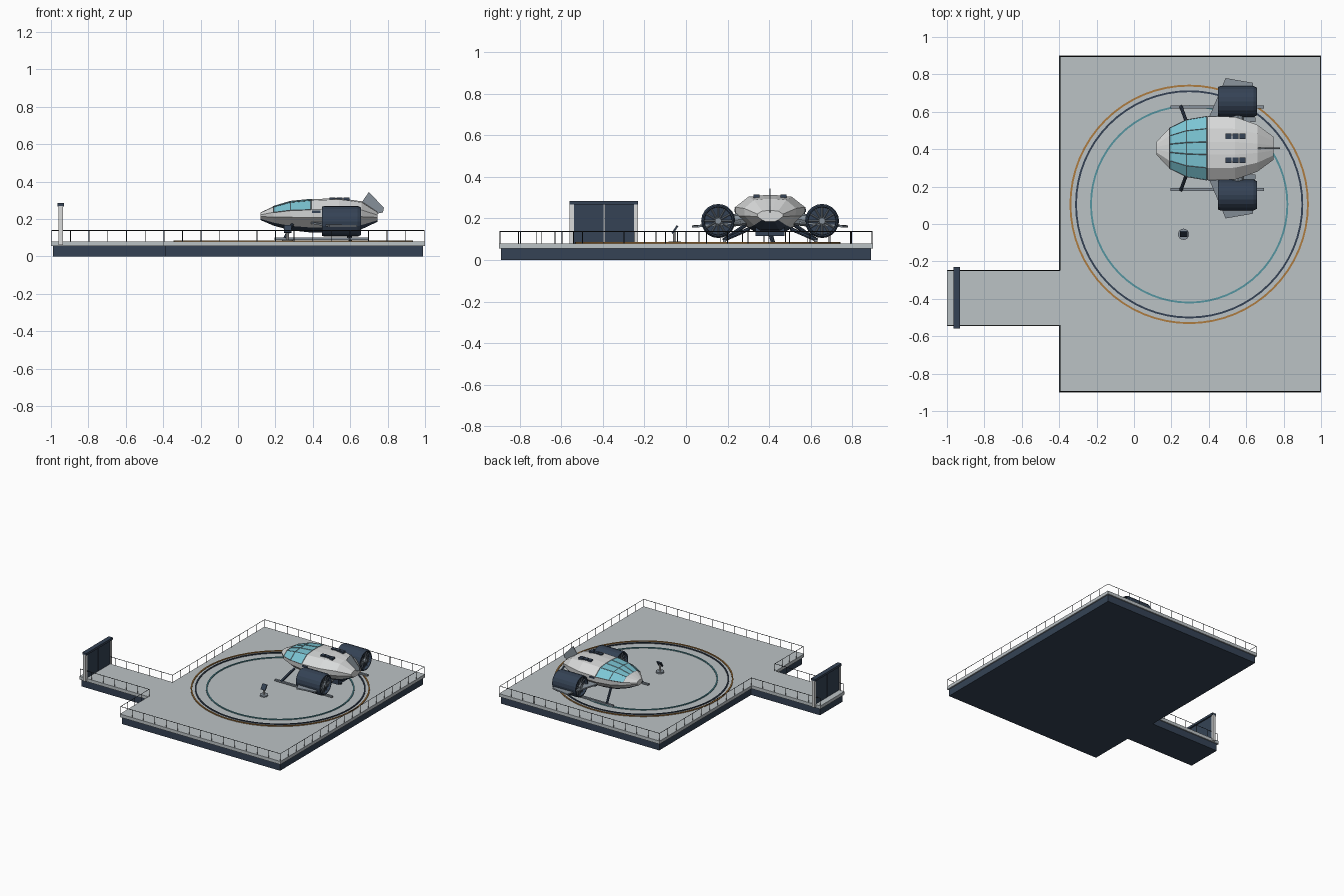
import bpy, bmesh, math
from mathutils import Vector, Matrix

if "Cube" in bpy.data.objects:
    bpy.data.objects.remove(bpy.data.objects["Cube"])


def material(name, rgb):
    m = bpy.data.materials.new(name)
    m.use_nodes = True
    m.diffuse_color = (*rgb, 1)
    m.node_tree.nodes["Principled BSDF"].inputs["Base Color"].default_value = (*rgb, 1)
    return m


DECK = material("deck grey", (0.50, 0.54, 0.56))
HULL = material("hull white", (0.69, 0.70, 0.70))
NAVY = material("dark slate", (0.035, 0.055, 0.09))
GLASS = material("cockpit glass", (0.20, 0.56, 0.66))
ORANGE = material("amber", (0.42, 0.20, 0.05))
TEAL = material("teal", (0.09, 0.30, 0.35))
STEEL = material("steel grey", (0.24, 0.28, 0.32))
BLACK = material("railing black", (0.02, 0.025, 0.03))


def finish(name, bm, *mats):
    bmesh.ops.recalc_face_normals(bm, faces=bm.faces)
    me = bpy.data.meshes.new(name)
    bm.to_mesh(me)
    bm.free()
    for m in mats:
        me.materials.append(m)
    ob = bpy.data.objects.new(name, me)
    bpy.context.scene.collection.objects.link(ob)
    return ob


def add_box(bm, lo, hi):
    lo, hi = Vector(lo), Vector(hi)
    mat = Matrix.Translation((lo + hi) / 2) @ Matrix.Diagonal((*(hi - lo), 1))
    bmesh.ops.create_cube(bm, size=1, matrix=mat)


def box(name, lo, hi, mat):
    bm = bmesh.new()
    add_box(bm, lo, hi)
    return finish(name, bm, mat)


def add_rod(bm, a, b, r, sides=6, r2=None):
    a, b = Vector(a), Vector(b)
    rot = (b - a).to_track_quat('Z', 'Y').to_matrix().to_4x4()
    bmesh.ops.create_cone(bm, cap_ends=True, segments=sides, radius1=r,
                          radius2=r if r2 is None else r2, depth=(b - a).length,
                          matrix=Matrix.Translation((a + b) / 2) @ rot)


def rods(name, pairs, r, mat, sides=6):
    bm = bmesh.new()
    for a, b in pairs:
        add_rod(bm, a, b, r, sides)
    return finish(name, bm, mat)


def plate(name, points, offset, mat):
    """Flat polygon extruded along a vector."""
    bm = bmesh.new()
    f = bm.faces.new([bm.verts.new(p) for p in points])
    ext = bmesh.ops.extrude_face_region(bm, geom=[f])["geom"]
    bmesh.ops.translate(bm, vec=offset, verts=[v for v in ext if isinstance(v, bmesh.types.BMVert)])
    return finish(name, bm, mat)


# Platform with side walkway
FLOOR = 0.08


def outline(d, z):
    w, e, s, n, a, b = -0.4 + d, 1 - d, -0.9 + d, 0.9 - d, -0.545 + d, -0.245 - d
    return [(x, y, z) for x, y in ((-1 + d, a), (w, a), (w, s), (e, s), (e, n), (w, n), (w, b), (-1 + d, b))]


plate("platform_base", outline(0.01, 0), (0, 0, 0.055), NAVY)
plate("platform_deck", outline(0, 0.055), (0, 0, FLOOR - 0.055), DECK)

# Railing around the edge, open at the walkway end
pairs = []
path = [Vector(p) for p in outline(0.004, FLOOR)]
up = Vector((0, 0, 0.058))
for a, b in zip(path, path[1:]):
    pairs.append((a + up, b + up))
    n = max(1, round((b - a).length / 0.1))
    pairs += [(a.lerp(b, i / n), a.lerp(b, i / n) + up) for i in range(n + 1)]
rods("railing", pairs, 0.0022, BLACK, 4)

# Sliding gate
for name, y in (("gate_post_front", -0.56), ("gate_post_back", -0.25)):
    box(name, (-0.96, y, 0.06), (-0.936, y + 0.02, 0.27), HULL)
box("gate_lintel", (-0.965, -0.56, 0.268), (-0.93, -0.23, 0.285), NAVY)
for name, y in (("gate_door_front", -0.54), ("gate_door_back", -0.393)):
    box(name, (-0.955, y, FLOOR), (-0.941, y + 0.143, 0.268), NAVY)

# Landing rings
for name, r, mat in (("outer_ring", 0.635, ORANGE), ("middle_ring", 0.605, NAVY), ("inner_ring", 0.525, TEAL)):
    bm = bmesh.new()
    n = 64
    rows = [[bm.verts.new((0.295 + q * math.cos(math.tau * i / n), 0.105 + q * math.sin(math.tau * i / n), z))
             for i in range(n)] for q, z in ((r - 0.005, 0.079), (r - 0.005, 0.086), (r + 0.005, 0.086), (r + 0.005, 0.079))]
    for k in range(4):
        for i in range(n):
            j = (i + 1) % n
            bm.faces.new((rows[k][i], rows[k][j], rows[k - 1][j], rows[k - 1][i]))
    finish(name, bm, mat)

# Control pedestal
rods("pedestal_base", [((0.265, -0.055, FLOOR), (0.265, -0.055, 0.09))], 0.03, STEEL, 16)
rods("pedestal_pole", [((0.265, -0.055, 0.09), (0.265, -0.055, 0.14))], 0.008, HULL, 8)
plate("pedestal_screen", [(0.245, -0.07, 0.13), (0.285, -0.07, 0.13), (0.285, -0.045, 0.168), (0.245, -0.045, 0.168)],
      (0, 0.008, -0.005), NAVY)

# Ship hull: faceted loft along x
CY = 0.405
half = [(0.2, 1), (0.62, 0.92), (1, 0.38), (0.98, -0.1), (0.62, -0.7), (0.35, -1)]
section = half + [(-y, t) for y, t in reversed(half)]
stations = [(0.12, 0.035, 0.195, 0.235), (0.19, 0.108, 0.165, 0.268), (0.28, 0.152, 0.14, 0.295),
            (0.39, 0.17, 0.128, 0.306), (0.54, 0.168, 0.128, 0.312), (0.66, 0.125, 0.145, 0.295),
            (0.745, 0.062, 0.185, 0.238)]


def hull_point(s, p):
    x, w, lo, hi = s
    return Vector((x, CY + p[0] * w, (lo + hi) / 2 + p[1] * (hi - lo) / 2))


bm = bmesh.new()
loops = [[bm.verts.new(hull_point(s, p)) for p in section] for s in stations]
for k in range(len(loops) - 1):
    for i in range(12):
        j = (i + 1) % 12
        f = bm.faces.new((loops[k][i], loops[k][j], loops[k + 1][j], loops[k + 1][i]))
        t = (section[i][1] + section[j][1]) / 2
        if t < -0.6:
            f.material_index = 1
        elif t > 0.5 and k in (1, 2):
            f.material_index = 2
bm.faces.new(loops[0])
bm.faces.new(loops[-1])
finish("ship_hull", bm, HULL, NAVY, GLASS)

# Cockpit frames along the glass edges
upper = [(-y, t) for y, t in half[:3]][::-1] + half[:3]
pairs = []
for a, b in zip(stations[1:3], stations[2:4]):
    pairs += [(hull_point(a, p), hull_point(b, p)) for p in upper]
for s in stations[1:4]:
    pairs += [(hull_point(s, p), hull_point(s, q)) for p, q in zip(upper, upper[1:])]
rods("cockpit_frame", pairs, 0.0022, STEEL, 4)

# Roof vents
for side, y in (("right", CY - 0.065), ("left", CY + 0.065)):
    bm = bmesh.new()
    for i in range(3):
        add_box(bm, (0.49 + i * 0.037, y - 0.015, 0.298), (0.522 + i * 0.037, y + 0.015, 0.316))
    finish("roof_vent_" + side, bm, NAVY)

# Tail fin and rear hatch
plate("tail_fin", [(x, CY - 0.003, z) for x, z in ((0.655, 0.28), (0.70, 0.345), (0.78, 0.26), (0.775, 0.235), (0.72, 0.225))],
      (0, 0.006, 0), STEEL)

# Paired side parts: wing, engine, landing gear, door window
for side, s in (("right", -1), ("left", 1)):
    def at(x, d, z):
        return (x, CY + s * d, z)

    plate("wing_" + side, [at(0.39, 0.14, 0.175), at(0.49, 0.375, 0.157), at(0.635, 0.35, 0.157), at(0.65, 0.14, 0.175)],
          (0, 0, 0.01), STEEL)

    # Open engine duct with recessed fan at both ends
    ey, ez = 0.25, 0.188
    bm = bmesh.new()
    n = 20
    profile = [(0.45, 0.078), (0.462, 0.082), (0.64, 0.082), (0.657, 0.074), (0.657, 0.068), (0.645, 0.066),
               (0.46, 0.066), (0.45, 0.07)]
    rings = [[bm.verts.new(at(x, ey + r * math.cos(math.tau * i / n), ez + r * math.sin(math.tau * i / n)))
              for i in range(n)] for x, r in profile]
    for k in range(len(rings)):
        for i in range(n):
            j = (i + 1) % n
            bm.faces.new((rings[k][i], rings[k][j], rings[k - 1][j], rings[k - 1][i]))
    finish("engine_duct_" + side, bm, NAVY)
    rods("engine_core_" + side, [(at(0.47, ey, ez), at(0.635, ey, ez))], 0.068, NAVY, n)
    rods("engine_hub_" + side, [(at(0.452, ey, ez), at(0.658, ey, ez))], 0.016, STEEL, 12)
    rods("engine_blades_" + side,
         [(at(x, ey, ez), at(x, ey + 0.067 * math.cos(math.tau * i / 12), ez + 0.067 * math.sin(math.tau * i / 12)))
          for x in (0.466, 0.642) for i in range(12)], 0.004, STEEL, 4)
    rods("engine_pylon_" + side, [(at(0.555, 0.1, 0.2), at(0.555, 0.19, 0.19))], 0.03, STEEL, 8)

    # Skid and struts
    box("skid_" + side, at(0.195, 0.212 * 1, 0.088), at(0.695, 0.228, 0.1), STEEL)
    rods("skid_struts_" + side, [(at(0.25, 0.225, 0.096), at(0.29, 0.115, 0.17)),
                                 (at(0.60, 0.225, 0.096), at(0.56, 0.10, 0.15))], 0.009, NAVY, 8)
    box("door_window_" + side, at(0.395, 0.163, 0.232), at(0.44, 0.172, 0.246), NAVY)

# Centre strut and belly block
rods("tail_strut", [((0.6, CY + 0.015, FLOOR), (0.6, CY - 0.005, 0.15))], 0.01, NAVY, 8)
box("belly_block", (0.46, CY - 0.07, 0.115), (0.64, CY + 0.07, 0.16), NAVY)
